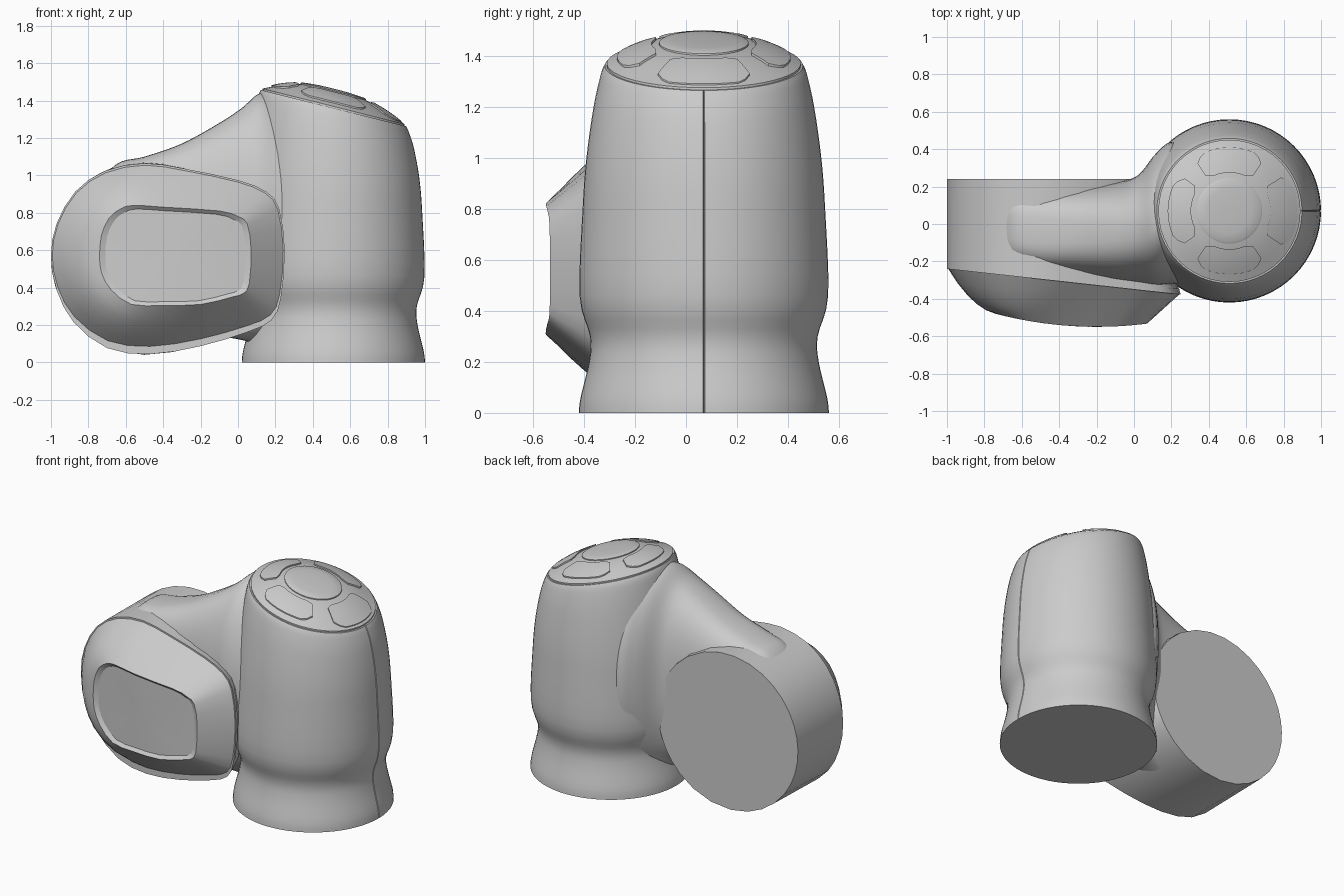
import bpy, bmesh, math

if "Cube" in bpy.data.objects:
    bpy.data.objects.remove(bpy.data.objects["Cube"])

CX, CY = 0.51, 0.07          # barrel axis
TILT, TOP_Z = 0.25, 1.36     # slanted barrel top


def spline(pts, k, closed=False):
    """Catmull-Rom resampling, k steps per span."""
    n, out = len(pts), []
    get = (lambda i: pts[i % n]) if closed else (lambda i: pts[max(0, min(n - 1, i))])
    for i in range(n if closed else n - 1):
        p = [get(i + j) for j in (-1, 0, 1, 2)]
        for s in range(k):
            t = s / k
            out.append(tuple(0.5 * (2 * b + (c - a) * t + (2 * a - 5 * b + 4 * c - d) * t * t
                                    + (3 * b - a - 3 * c + d) * t ** 3)
                             for a, b, c, d in zip(*p)))
    if not closed:
        out.append(tuple(pts[-1]))
    return out


def loft(name, rings, angle=35):
    """Skin closed rings of equal size and cap both ends."""
    bm = bmesh.new()
    vs = [[bm.verts.new(p) for p in r] for r in rings]
    n = len(rings[0])
    for a, b in zip(vs, vs[1:]):
        for i in range(n):
            j = (i + 1) % n
            bm.faces.new((a[i], a[j], b[j], b[i]))
    bm.faces.new(vs[0][::-1])
    bm.faces.new(vs[-1])
    bmesh.ops.recalc_face_normals(bm, faces=bm.faces)
    me = bpy.data.meshes.new(name)
    bm.to_mesh(me)
    bm.free()
    ob = bpy.data.objects.new(name, me)
    bpy.context.collection.objects.link(ob)
    bpy.ops.object.select_all(action='DESELECT')
    ob.select_set(True)
    bpy.context.view_layer.objects.active = ob
    bpy.ops.object.shade_smooth_by_angle(angle=math.radians(angle))
    return ob


# Barrel: waisted near the foot, slanted at the top, thin seam on the right
profile = spline([(0, .49, 0), (.06, .483, 0), (.2, .45, 0), (.3, .446, 0), (.46, .487, 0),
                  (.8, .475, 0), (1.0, .46, .04), (1.2, .432, .14), (1.32, .405, .23),
                  (TOP_Z, .388, TILT)], 4)
angles = [0, .008] + [2 * math.pi * i / 64 for i in range(1, 64)] + [2 * math.pi - .008]
barrel = []
for z, r, tilt in profile:
    barrel.append([])
    for a in angles:
        rr = r - .008 if a == 0 else r
        x, y = rr * math.cos(a), rr * math.sin(a)
        barrel[-1].append((CX + x, CY + y, z - tilt * x))
loft("barrel", barrel)


# Domed top with a centre button and four surrounding pads
def dome(r, a, lift=0):
    x, y = r * math.cos(a), r * math.sin(a)
    h = .1 * (1 - min(1, r / .385) ** 2.4)
    return (CX + x, CY + y, TOP_Z - TILT * x + h + lift)


def disc_rings(radii):
    return [[dome(r, 2 * math.pi * i / 48, l) for i in range(48)] for r, l in radii]


loft("top_cap", disc_rings([(.38, -.02), (.38, .006), (.36, .003), (.32, 0), (.27, 0), (.22, 0),
                            (.16, 0), (.1, 0), (.04, 0)]))
loft("top_button", disc_rings([(.175, -.02), (.175, .006), (.168, .009), (.12, .006),
                               (.07, .005), (.03, .004)]))


def pad(name, mid, r0, r1, half):
    """Curved pad with clipped corners, following the dome."""
    cols = 13
    rings = []
    for i in range(cols):
        u = -1 + 2 * i / (cols - 1)
        clip = .035 * max(0, (abs(u) - .75) / .25)
        lo, hi = r0 + clip * .6, r1 - clip
        a = mid + half * u
        top = [dome(lo + (hi - lo) * k / 4, a, .009) for k in range(5)]
        rings.append([dome(lo, a, -.02)] + top + [dome(hi, a, -.02)])
    loft(name, rings)


for label, deg, r0, r1, half in (("right", 0, .22, .365, 33), ("back", 90, .205, .34, 34),
                                 ("left", 180, .205, .33, 36), ("front", 270, .205, .34, 34)):
    pad("top_pad_" + label, math.radians(deg), r0, r1, math.radians(half))

# Arm blending the side drum into the barrel: (x, ymin, ymax, zmin, zmax, squareness)
sections = spline([(-.8, -.2, .2, .25, .9, 3.5), (-.65, -.24, .2, .12, 1.06, 3.5),
                   (-.5, -.27, .2, .06, 1.1, 3.5), (-.3, -.29, .21, .08, 1.17, 3),
                   (-.1, -.31, .225, .13, 1.28, 2.6), (.02, -.32, .26, .12, 1.36, 2.3),
                   (.12, -.33, .38, .09, 1.44, 2.1), (.22, -.32, .44, .09, 1.41, 2.1),
                   (.4, -.3, .35, .2, 1.25, 2)], 5)
arm = []
for x, y0, y1, z0, z1, n in sections:
    ring = []
    for i in range(56):
        c, s = math.cos(2 * math.pi * i / 56), math.sin(2 * math.pi * i / 56)
        ring.append((x, (y0 + y1) / 2 + (y1 - y0) / 2 * math.copysign(abs(c) ** (2 / n), c),
                     (z0 + z1) / 2 + (z1 - z0) / 2 * math.copysign(abs(s) ** (2 / n), s)))
    arm.append(ring)
loft("arm", arm, 50)

# Outlines (x, z) of the front cover: outer edge and raised rim
outer = spline([(-1, .57), (-.97, .74), (-.87, .91), (-.71, 1.02), (-.5, 1.06), (-.28, 1.03),
                (0, .97), (.15, .91), (.22, .82), (.25, .6), (.23, .36), (.18, .25),
                (.05, .19), (-.2, .12), (-.47, .08), (-.7, .11), (-.88, .24), (-.97, .4)], 2, True)
rim = spline([(-.74, .57), (-.73, .68), (-.69, .77), (-.63, .82), (-.56, .84), (-.4, .83),
              (-.1, .81), (0, .78), (.05, .74), (.07, .6), (.06, .42), (.03, .37),
              (-.03, .35), (-.2, .31), (-.4, .305), (-.57, .31), (-.68, .39), (-.73, .48)], 2, True)


def base_y(x):
    return -.24 - .11 * (x + 1)


def rim_y(x):
    return -.55 + .24 * (x + .2) ** 2


# Side drum: cover outline at the front, flat round back
front, back = [], []
for x, z in outer:
    zz = .56 + (z - .56) * (1.075 if z < .56 else 1.01)
    front.append((x, base_y(x), zz))
    a = math.atan2(z - .56, x + .45)
    back.append((-.48 + .52 * math.cos(a), .24, .56 + .52 * math.sin(a)))
mid = [tuple(p + (q - p) * .55 for p, q in zip(f, b)) for f, b in zip(front, back)]
loft("side_drum", [front, mid, back])

# Front cover: bulging sides, raised rim, shallow recessed face
edge = [(-.4 + (x + .4) * .988, .57 + (z - .57) * .988) for x, z in outer]
cover = [[(x, base_y(x) + .03, z) for x, z in edge]]
for t in (0, .2, .4, .6, .8, 1):
    ring = []
    for (xo, zo), (xi, zi) in zip(edge, rim):
        bulge = .045 * 4 * t * (1 - t) * max(0, min(1, (-.3 - xo) / .6))
        ring.append((xo + (xi - xo) * t, base_y(xo) + (rim_y(xi) - base_y(xo)) * t - bulge,
                     zo + (zi - zo) * t))
    cover.append(ring)
for s, depth in ((.925, .018), (.6, .018), (.2, .018)):
    ring = []
    for x, z in rim:
        xs, zs = -.335 + (x + .335) * s, .575 + (z - .575) * s
        ring.append((xs, rim_y(xs) + depth, zs))
    cover.append(ring)
loft("front_cover", cover, 22)
